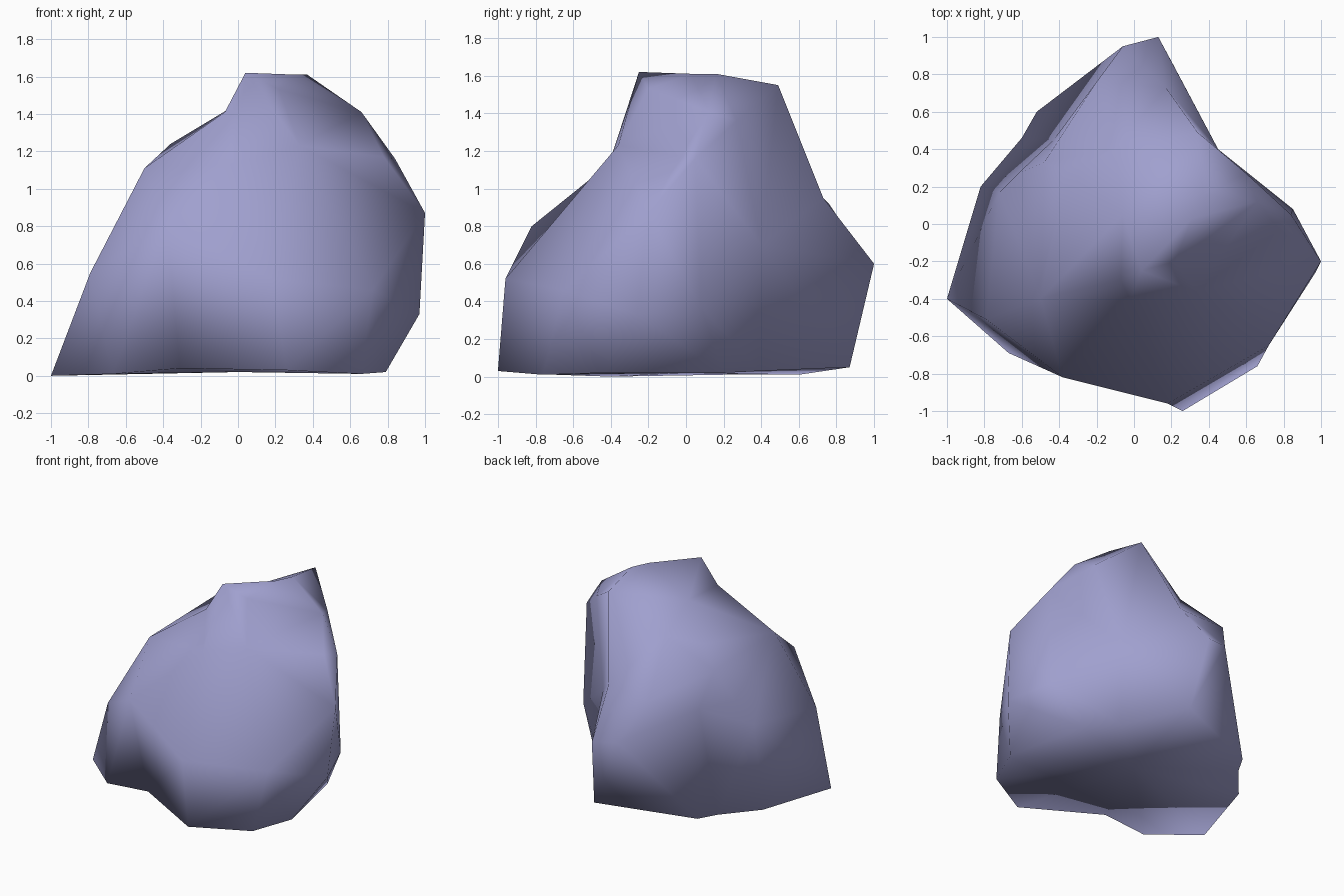
import bpy
import bmesh
from mathutils import Vector

default_cube = bpy.data.objects.get("Cube")
if default_cube:
    bpy.data.objects.remove(default_cube, do_unlink=True)


def make_material(name, colour):
    """Create one plain flat colour."""
    material = bpy.data.materials.new(name)
    material.use_nodes = True
    material.diffuse_color = colour
    shader = material.node_tree.nodes["Principled BSDF"]
    shader.inputs["Base Color"].default_value = colour
    shader.inputs["Roughness"].default_value = 0.9
    return material


def wrap_skin(name, corners, heart, material):
    """Stretch a triangulated skin over corners that all face away from the heart."""
    shell = bmesh.new()
    resting_place = {}
    # Put every corner on a sphere so that none is lost inside the hull
    for corner in corners:
        corner = Vector(corner)
        vertex = shell.verts.new((corner - heart).normalized())
        resting_place[vertex] = corner
    bmesh.ops.convex_hull(shell, input=list(shell.verts), use_existing_faces=False)
    # Move the corners out to the real, partly hollow, surface
    for vertex, corner in resting_place.items():
        if vertex.is_valid:
            vertex.co = corner
    bmesh.ops.recalc_face_normals(shell, faces=list(shell.faces))
    for face in shell.faces:
        face.smooth = True

    mesh = bpy.data.meshes.new(name)
    shell.to_mesh(mesh)
    shell.free()
    mesh.materials.append(material)
    rock = bpy.data.objects.new(name, mesh)
    bpy.context.collection.objects.link(rock)
    return rock


# Footprint on the ground, with a pointed spur and a notch beside it
footprint = [
    (-1, -.4, 0), (-.67, -.69, .01), (-.31, -.69, .04), (.26, -1, .03),
    (.66, -.76, .01), (.79, -.45, .02), (.65, .2, .02), (.45, .39, .03),
    (.2, .87, .05), (-.52, .6, .01), (-.6, .46, .01), (-.82, .2, .01),
]
underside = [(0, 0, .02)]

# Bulging belly
belly_front = [(.18, -.96, .52), (.72, -.65, .46), (-.38, -.82, .8), (-.79, -.51, .55)]
belly_right = [
    (.97, -.26, .33), (1, -.2, .87), (.85, .08, .37), (.84, .05, 1.16), (.78, -.03, 1.17),
]
belly_back = [(.13, 1, .6), (-.06, .95, .63), (.45, .4, .7)]
belly_left = [(-.72, .17, .65), (-.62, .27, .85), (-.43, .45, .8)]

# Shoulders, with a saddle between the left one and the summit
shoulders = [
    (-.5, -.4, 1.11), (-.02, -.41, 1.13), (.33, -.36, 1.23), (-.07, -.3, 1.41),
    (-.48, .33, 1.08), (-.36, .28, 1.24), (.66, .12, 1.41), (.6, .27, 1.36),
]
saddle = [(-.06, .05, 1.42), (-.1, .4, 1.28)]

# Narrow back ridge
back_ridge = [(.17, .73, .95), (-.2, .76, .92)]

# Blunt sloping summit
summit = [
    (.04, -.25, 1.62), (.22, -.2, 1.53), (.31, .03, 1.61),
    (.37, .16, 1.61), (.34, .49, 1.55),
]

stone = make_material("lavender grey stone", (.35, .35, .62, 1))
all_corners = (
    footprint + underside
    + belly_front + belly_right + belly_back + belly_left
    + shoulders + saddle + back_ridge + summit
)
wrap_skin("boulder", all_corners, Vector((.05, 0, .6)), stone)
